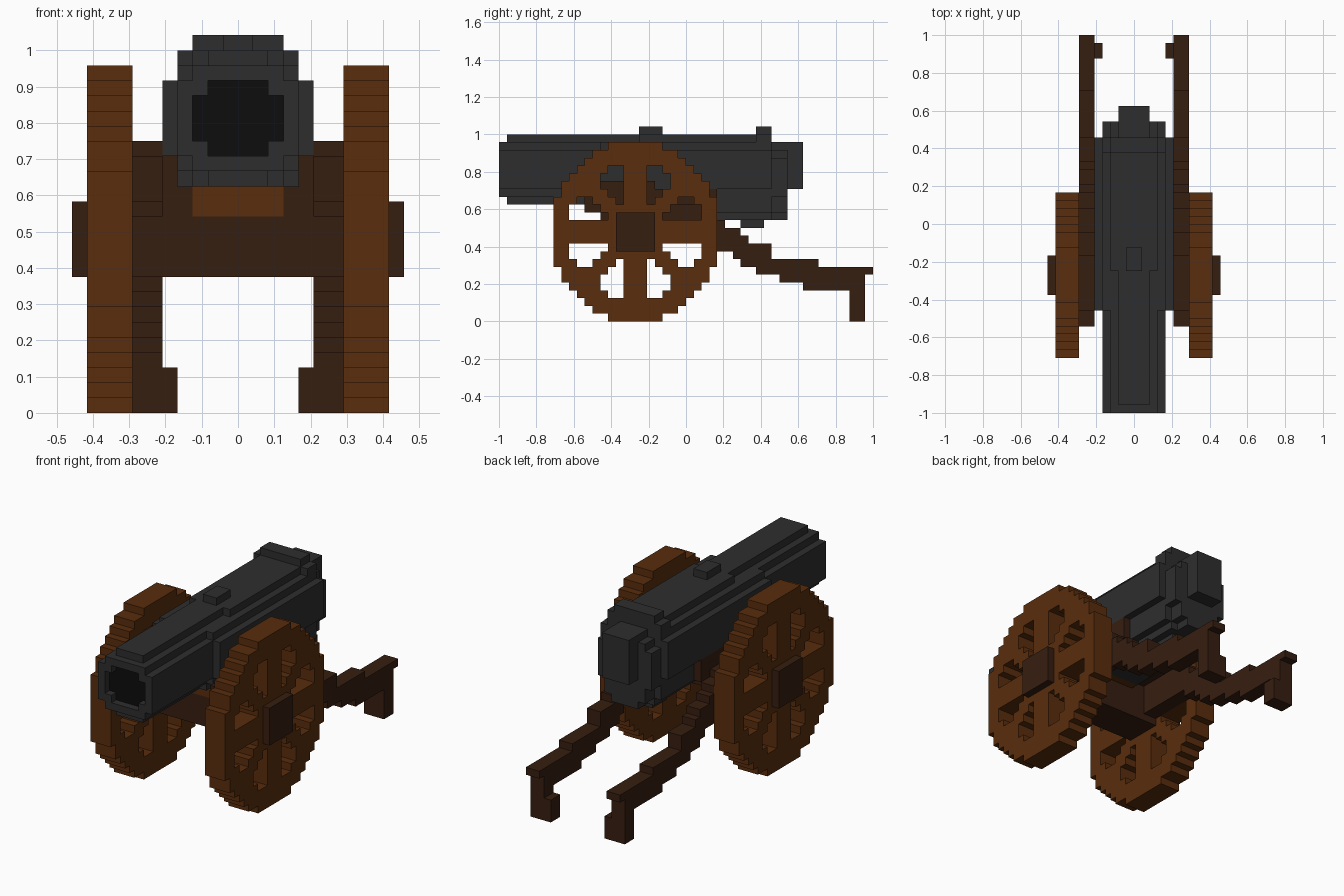
import bpy, bmesh, math
from mathutils import Vector

if "Cube" in bpy.data.objects:
    bpy.data.objects.remove(bpy.data.objects["Cube"])

U = 1 / 24  # size of one block


def material(name, rgb):
    m = bpy.data.materials.new(name)
    m.diffuse_color = (*rgb, 1)
    m.use_nodes = True
    m.node_tree.nodes["Principled BSDF"].inputs["Base Color"].default_value = m.diffuse_color
    return m


IRON = material("iron", (0.027, 0.027, 0.027))
BLACK = material("bore_black", (0.004, 0.004, 0.004))
WOOD = material("wheel_wood", (0.100, 0.026, 0.004))
DARK = material("dark_wood", (0.037, 0.013, 0.005))


def box(x0, x1, y0, y1, z0, z1):
    return {(x, y, z) for x in range(x0, x1) for y in range(y0, y1) for z in range(z0, z1)}


def stack(y0, y1, z0, halves):
    """Bar along y whose rows, from z0 upwards, have the given half widths."""
    cells = set()
    for i, h in enumerate(halves):
        cells |= box(-h, h, y0, y1, z0 + i, z0 + i + 1)
    return cells


def build(name, cells, mat):
    """Turn block cells into one clean shell with only the outer faces."""
    bm = bmesh.new()
    verts = {}

    def vert(p):
        if p not in verts:
            verts[p] = bm.verts.new(Vector(p) * U)
        return verts[p]

    for c in sorted(cells):
        for axis in range(3):
            for side in (0, 1):
                n = list(c)
                n[axis] += 2 * side - 1
                if tuple(n) in cells:
                    continue
                quad = []
                for a, b in ((0, 0), (1, 0), (1, 1), (0, 1)):
                    p = list(c)
                    p[axis] += side
                    p[(axis + 1) % 3] += a
                    p[(axis + 2) % 3] += b
                    quad.append(vert(tuple(p)))
                bm.faces.new(quad if side else quad[::-1])
    bmesh.ops.dissolve_limit(bm, angle_limit=0.01, verts=bm.verts, edges=bm.edges)
    me = bpy.data.meshes.new(name)
    bm.to_mesh(me)
    bm.free()
    me.materials.append(mat)
    ob = bpy.data.objects.new(name, me)
    bpy.context.collection.objects.link(ob)
    return ob


def mirrored(cells):
    return {(-x - 1, y, z) for x, y, z in cells}


def pair(name, cells, mat):
    build("right_" + name, cells, mat)
    build("left_" + name, mirrored(cells), mat)


# Barrel: muzzle, slim front, thick middle, breech ring, stepped back end
barrel = stack(-24, -23, 16, [3, 4, 4, 4, 4, 4, 3])
barrel |= stack(-23, -11, 15, [2, 3, 4, 4, 4, 4, 4, 3, 2])
barrel |= stack(-11, -6, 15, [3, 4, 5, 5, 5, 5, 5, 4, 2])
barrel |= stack(-6, 9, 15, [4, 4, 5, 5, 5, 5, 5, 4, 3])
barrel |= stack(-3, 11, 13, [3, 4])
barrel |= stack(9, 11, 15, [4, 4, 5, 5, 5, 5, 5, 4, 4, 3])
barrel |= stack(11, 13, 13, [2, 3, 3, 4, 4, 4, 4, 4, 3, 2])
barrel |= stack(13, 15, 17, [2] * 6)
barrel |= box(-1, 1, -6, -3, 24, 25) | box(-2, 2, 7, 10, 12, 13)
bore = stack(-24, -22, 17, [2, 3, 3, 3, 2])
build("barrel", barrel - bore, IRON)
build("bore", {c for c in bore if c[1] == -23}, BLACK)

# Wheels: stepped rim with eight spokes
rim = [3, 5, 6, 7, 8, 9, 9] + [10] * 9 + [9, 9, 8, 7, 6, 5, 3]
wheel = set()
for z, h in enumerate(rim):
    for dy in range(-h, h + 1):
        a, b = abs(dy), abs(z - 11)
        spoke = a < 2 or b < 2 or abs(a - b) < 2
        if math.hypot(a, b) > 8.56 or spoke:
            wheel |= box(7, 10, dy - 7, dy - 6, z, z + 1)
hub = box(7, 11, -9, -4, 9, 14)
pair("wheel", wheel - hub, WOOD)
pair("hub", hub, DARK)

# Axle beam and the bed under the barrel
build("axle", box(-5, 5, -9, -4, 9, 13), DARK)
build("barrel_bed", box(-3, 3, -9, -3, 13, 15), WOOD)
pair("bolster", box(3, 5, -9, -4, 13, 15) | box(4, 5, -9, 4, 14, 17) - barrel, DARK)

# Carriage cheeks running back into the stepped trails: y start, y end, z bottom, z top
steps = [(-13, -11, 14, 17), (-11, -9, 13, 18), (-9, -4, 9, 18), (-4, -1, 10, 17),
         (-1, 2, 10, 15), (2, 4, 10, 14), (4, 5, 9, 13), (5, 6, 9, 12), (6, 7, 8, 12),
         (7, 8, 7, 11), (8, 9, 7, 10), (9, 11, 6, 10), (11, 12, 6, 8), (12, 15, 5, 8),
         (15, 17, 4, 8), (17, 21, 4, 7), (21, 23, 0, 7), (23, 24, 6, 7)]
trail = box(4, 5, 21, 23, 0, 3)
for y0, y1, z0, z1 in steps:
    trail |= box(5, 7, y0, y1, z0, z1)
pair("carriage_cheek", trail, DARK)
